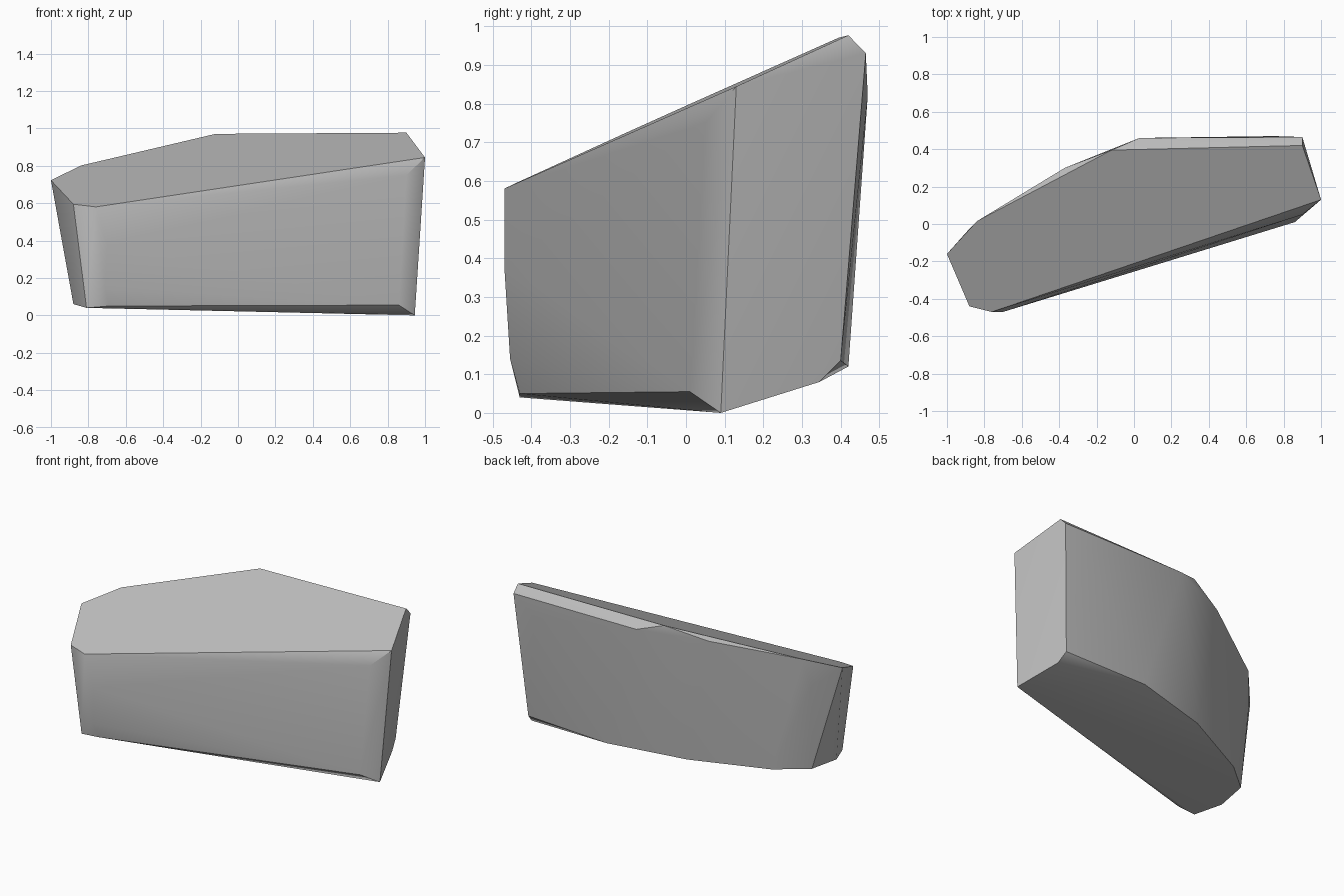
import bpy
import bmesh
from math import radians

cube = bpy.data.objects.get("Cube")
if cube:
    bpy.data.objects.remove(cube, do_unlink=True)


def slope(x, y):
    """Height of the slanted flat top."""
    return 0.58 - 0.005 * (x + 0.76) + 0.455 * (y + 0.47)


# Corners of the flat top
top_rim = [(-1, -.16), (-.88, -.44), (-.76, -.47), (1, .13),
           (.9, .42), (-.12, .395), (-.84, .015)]
points = [(x, y, slope(x, y)) for x, y in top_rim]

# Chipped back edge below the top
points += [(-.37, .3, .9), (.03, .46, .93), (.9, .465, .93), (.75, .47, .82),
           (-.875, -.02, .62)]

# Slightly bulging front
points += [(-.7, -.47, .38), (-.71, -.455, .14), (.9, .05, .75), (.87, .02, .3)]

# Underside outline
points += [(.945, .09, 0), (.855, .345, .08), (.84, .4, .135), (.27, .42, .12),
           (-.22, .3, .1), (-.67, .086, .075), (-.85, -.064, .07),
           (-.88, -.27, .06), (-.81, -.43, .04), (-.69, -.43, .05), (.86, .01, .055)]

# Wrap the corners in one convex stone
bm = bmesh.new()
for p in points:
    bm.verts.new(p)
hull = bmesh.ops.convex_hull(bm, input=bm.verts)
loose = [v for v in bm.verts if not v.link_faces]
bmesh.ops.delete(bm, geom=loose, context='VERTS')
bmesh.ops.dissolve_limit(bm, angle_limit=radians(1.5), verts=bm.verts, edges=bm.edges)
bmesh.ops.recalc_face_normals(bm, faces=bm.faces)
mesh = bpy.data.meshes.new("rock")
bm.to_mesh(mesh)
bm.free()
rock = bpy.data.objects.new("rock", mesh)
bpy.context.collection.objects.link(rock)

# Stone colour
grey = (0.5, 0.5, 0.5, 1)
mat = bpy.data.materials.new("stone grey")
mat.use_nodes = True
mat.diffuse_color = grey
mat.node_tree.nodes["Principled BSDF"].inputs["Base Color"].default_value = grey
mesh.materials.append(mat)

# Smooth rounded sides, crisp rims
bpy.context.view_layer.objects.active = rock
rock.select_set(True)
bpy.ops.object.shade_smooth_by_angle(angle=radians(30))
weighted = rock.modifiers.new("weighted normals", 'WEIGHTED_NORMAL')
weighted.keep_sharp = True
